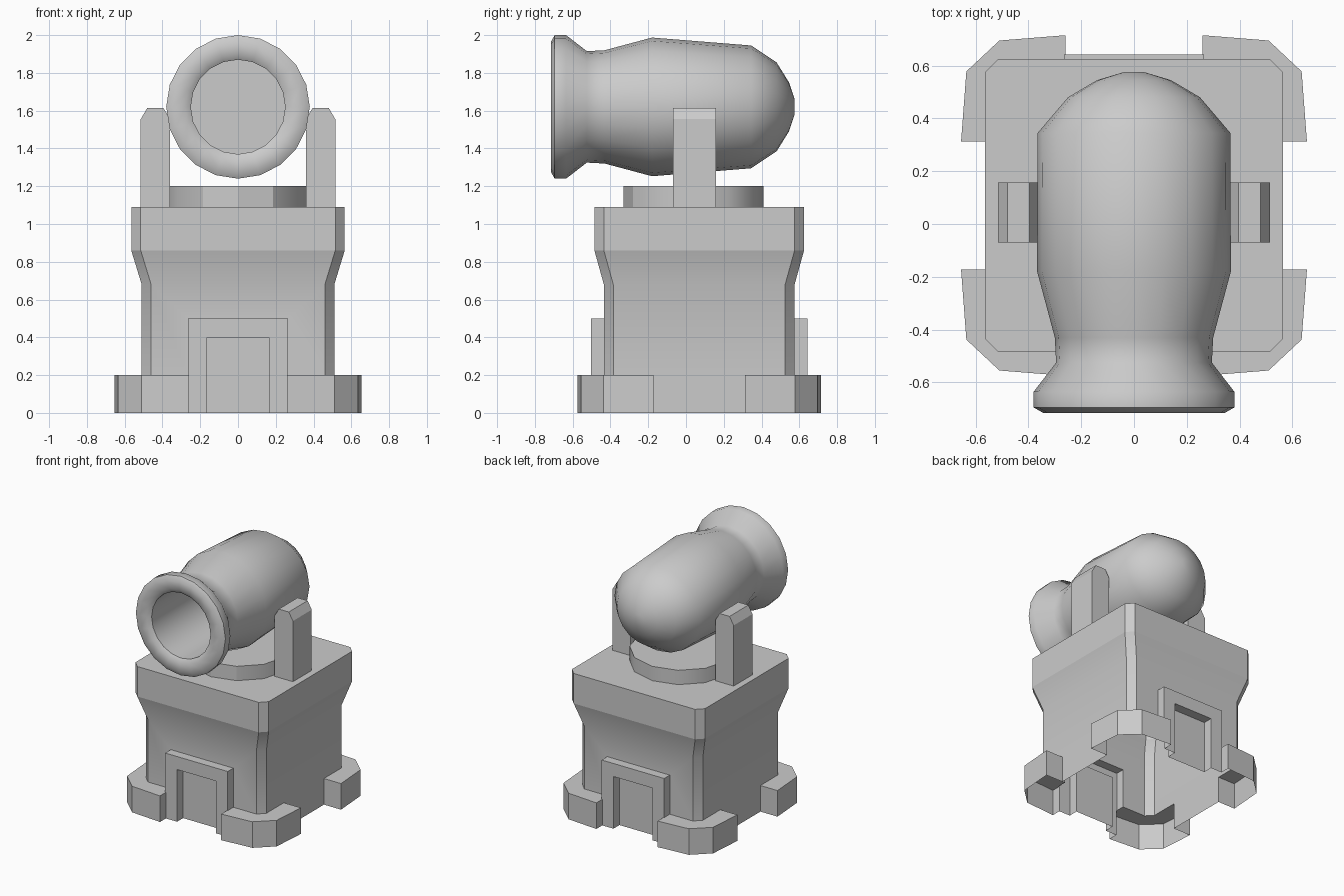
import bpy, bmesh, math

if "Cube" in bpy.data.objects:
    bpy.data.objects.remove(bpy.data.objects["Cube"])

CY = 0.07  # y centre of the tower


def make(name, verts, faces, angle=30):
    me = bpy.data.meshes.new(name)
    me.from_pydata(verts, [], faces)
    bm = bmesh.new()
    bm.from_mesh(me)
    bmesh.ops.remove_doubles(bm, verts=bm.verts, dist=1e-5)
    bmesh.ops.recalc_face_normals(bm, faces=bm.faces)
    bm.to_mesh(me)
    bm.free()
    ob = bpy.data.objects.new(name, me)
    bpy.context.collection.objects.link(ob)
    smooth(ob, angle)
    return ob


def smooth(ob, angle):
    bpy.ops.object.select_all(action='DESELECT')
    ob.select_set(True)
    bpy.context.view_layer.objects.active = ob
    bpy.ops.object.shade_smooth_by_angle(angle=math.radians(angle))


def loft(name, rings, caps=True, angle=30):
    """Skin a list of equal-length point rings."""
    n = len(rings[0])
    verts = [p for r in rings for p in r]
    faces = [(k * n + i, k * n + (i + 1) % n, (k + 1) * n + (i + 1) % n, (k + 1) * n + i)
             for k in range(len(rings) - 1) for i in range(n)]
    if caps:
        faces += [tuple(range(n)), tuple(range(len(verts) - n, len(verts)))]
    return make(name, verts, faces, angle)


def prism(name, poly, z0, z1):
    return loft(name, [[(x, y, z) for x, y in poly] for z in (z0, z1)])


def rect(x0, x1, y0, y1):
    return [(x0, y0), (x1, y0), (x1, y1), (x0, y1)]


def boolean(target, other, op):
    m = target.modifiers.new(op, 'BOOLEAN')
    m.operation, m.object, m.solver = op, other, 'EXACT'
    bpy.context.view_layer.objects.active = target
    bpy.ops.object.modifier_apply(modifier=m.name)
    bpy.data.objects.remove(other)


# Tower: chamfered square section flaring out at the top
def section(hx, hy, z, c=0.05):
    q = [(hx, hy - c), (hx - c, hy), (c - hx, hy), (-hx, hy - c),
         (-hx, c - hy), (c - hx, -hy), (hx - c, -hy), (hx, c - hy)]
    return [(x, y + CY, z) for x, y in q]


tower = loft("tower", [section(0.51, 0.505, 0), section(0.51, 0.505, 0.68),
                       section(0.565, 0.555, 0.86), section(0.565, 0.555, 1.09)])

# Corner feet
foot = [(0.26, 0.645), (0.51, 0.625), (0.635, 0.508), (0.655, 0.243), (0.4, 0.243), (0.26, 0.4)]
for sx in (1, -1):
    for sy in (1, -1):
        boolean(tower, prism("foot", [(sx * x, CY + sy * y) for x, y in foot], 0, 0.2), 'UNION')

# Door frames front and back, with recessed doorways
for s in (1, -1):
    boolean(tower, prism("frame", rect(-0.265, 0.265, CY + s * 0.4, CY + s * 0.573), 0, 0.5), 'UNION')
for s in (1, -1):
    boolean(tower, prism("doorway", rect(-0.165, 0.165, CY + s * 0.5, CY + s * 0.8), -0.1, 0.4), 'DIFFERENCE')

# The tower is a shell, open underneath
bm = bmesh.new()
bm.from_mesh(tower.data)
bmesh.ops.delete(bm, geom=[f for f in bm.faces if all(v.co.z < 1e-3 for v in f.verts)], context='FACES')
bm.to_mesh(tower.data)
bm.free()
smooth(tower, 30)
for e in tower.data.edges:
    if all(abs(tower.data.vertices[i].co.z - 0.86) < 1e-3 for i in e.vertices):
        e.use_edge_sharp = True

# Turntable under the barrel
prism("turntable", [(0.37 * math.cos(i * math.pi / 6), 0.04 + 0.37 * math.sin(i * math.pi / 6))
                    for i in range(12)], 1.08, 1.2)

# Side brackets with chamfered tops
bracket = [(0.36, 1.085), (0.515, 1.085), (0.515, 1.555), (0.48, 1.615), (0.395, 1.615), (0.36, 1.555)]
for side, s in (("right", 1), ("left", -1)):
    loft(side + "_bracket", [[(s * x, y, z) for x, z in bracket] for y in (-0.07, 0.158)])

# Barrel: rings of (y, half width, half height) from bore floor, round the muzzle, to the breech
profile = [(-0.1, 0.001, 0.001), (-0.1, 0.25, 0.25), (-0.69, 0.25, 0.25), (-0.71, 0.28, 0.28),
           (-0.715, 0.345, 0.345), (-0.695, 0.38, 0.38), (-0.635, 0.38, 0.38), (-0.525, 0.295, 0.295),
           (-0.43, 0.3, 0.3), (-0.18, 0.367, 0.367), (0.345, 0.365, 0.325), (0.48, 0.25, 0.235),
           (0.545, 0.14, 0.13), (0.575, 0.04, 0.04)]
N = 20
loft("barrel", [[(a * math.cos(2 * math.pi * i / N), y, 1.62 + b * math.sin(2 * math.pi * i / N))
                 for i in range(N)] for y, a, b in profile], angle=50)
